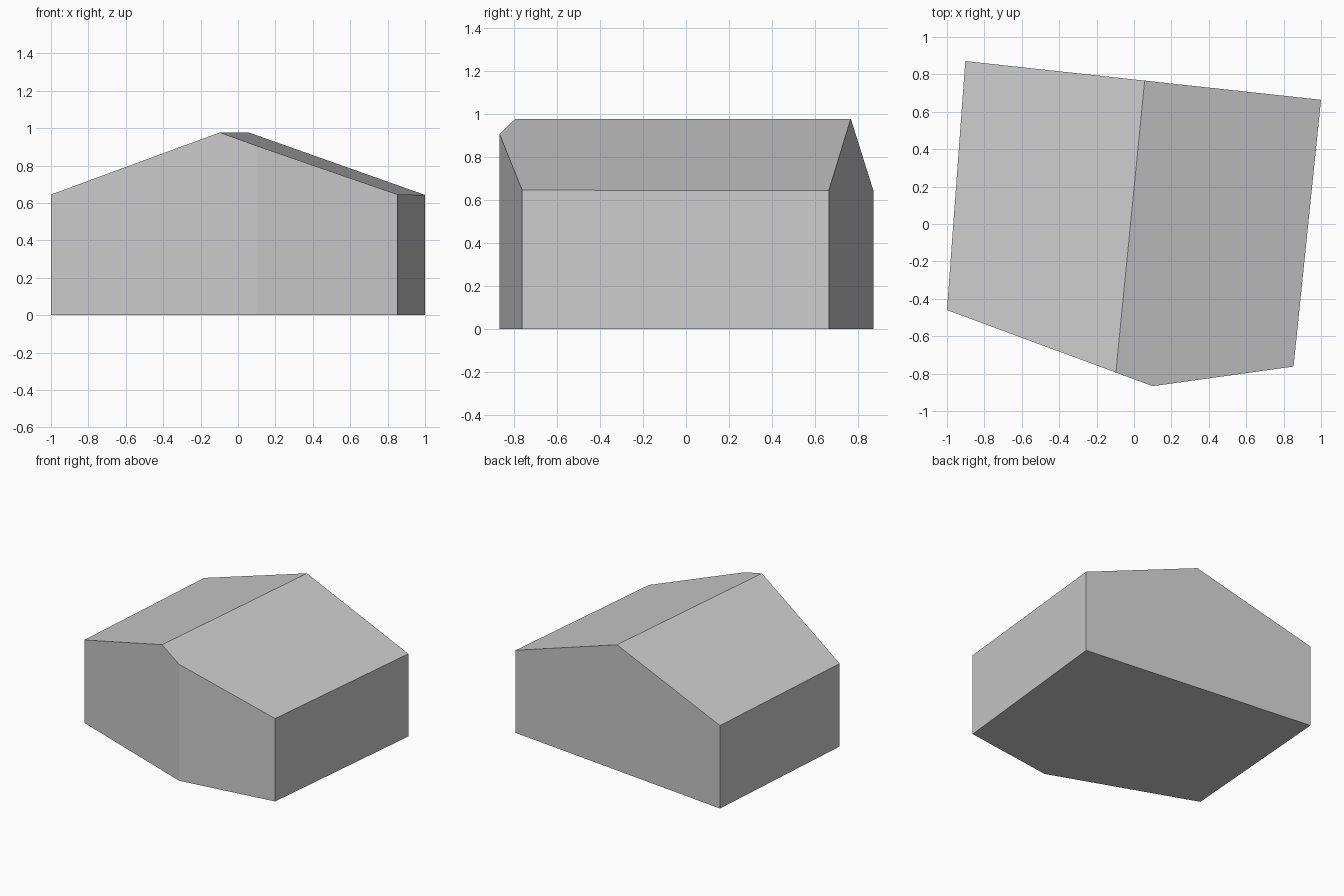
import bpy
import bmesh
from mathutils import Vector

cube = bpy.data.objects.get("Cube")
if cube:
    bpy.data.objects.remove(cube, do_unlink=True)

# Single plain grey
grey = bpy.data.materials.new("plain_grey")
grey.use_nodes = True
colour = (0.6, 0.6, 0.6, 1)
grey.diffuse_color = colour
grey.node_tree.nodes["Principled BSDF"].inputs["Base Color"].default_value = colour

# Five-sided footprint and the roof lines
footprint = [(-1, -0.46), (0.10, -0.867), (0.853, -0.762), (1, 0.664), (-0.902, 0.871)]
EAVES = 0.645
ridge_front = Vector((-0.097, -0.793, 0.977))
ridge_back = Vector((0.057, 0.766, 0.977))

# Walls: footprint raised above the ridge height
bm = bmesh.new()
floor = bm.faces.new([bm.verts.new((x, y, 0)) for x, y in footprint])
raised = bmesh.ops.extrude_face_region(bm, geom=[floor], use_keep_orig=True)
top_verts = [g for g in raised["geom"] if isinstance(g, bmesh.types.BMVert)]
bmesh.ops.translate(bm, verts=top_verts, vec=(0, 0, 1.5))


def cut_roof_slope(eave_corner):
    """Slice away everything above the slope from the ridge to the eave."""
    normal = (ridge_back - ridge_front).cross(eave_corner - ridge_front).normalized()
    if normal.z < 0:
        normal.negate()
    cut = bmesh.ops.bisect_plane(
        bm, geom=bm.verts[:] + bm.edges[:] + bm.faces[:], dist=1e-5,
        plane_co=ridge_front, plane_no=normal, clear_outer=True)
    rim = [g for g in cut["geom_cut"] if isinstance(g, bmesh.types.BMEdge)]
    bmesh.ops.edgeloop_fill(bm, edges=rim)


# Roof: one slope on each side of the ridge
cut_roof_slope(Vector((*footprint[2], EAVES)))
cut_roof_slope((Vector((*footprint[0], EAVES)) + Vector((*footprint[4], EAVES))) / 2)
# Level the left eave exactly
for v in bm.verts:
    if v.co.x < -0.8 and v.co.z > 0.3:
        v.co.z = EAVES

bmesh.ops.recalc_face_normals(bm, faces=bm.faces[:])
mesh = bpy.data.meshes.new("gabled_building")
bm.to_mesh(mesh)
bm.free()
mesh.materials.append(grey)
building = bpy.data.objects.new("gabled_building", mesh)
bpy.context.collection.objects.link(building)
